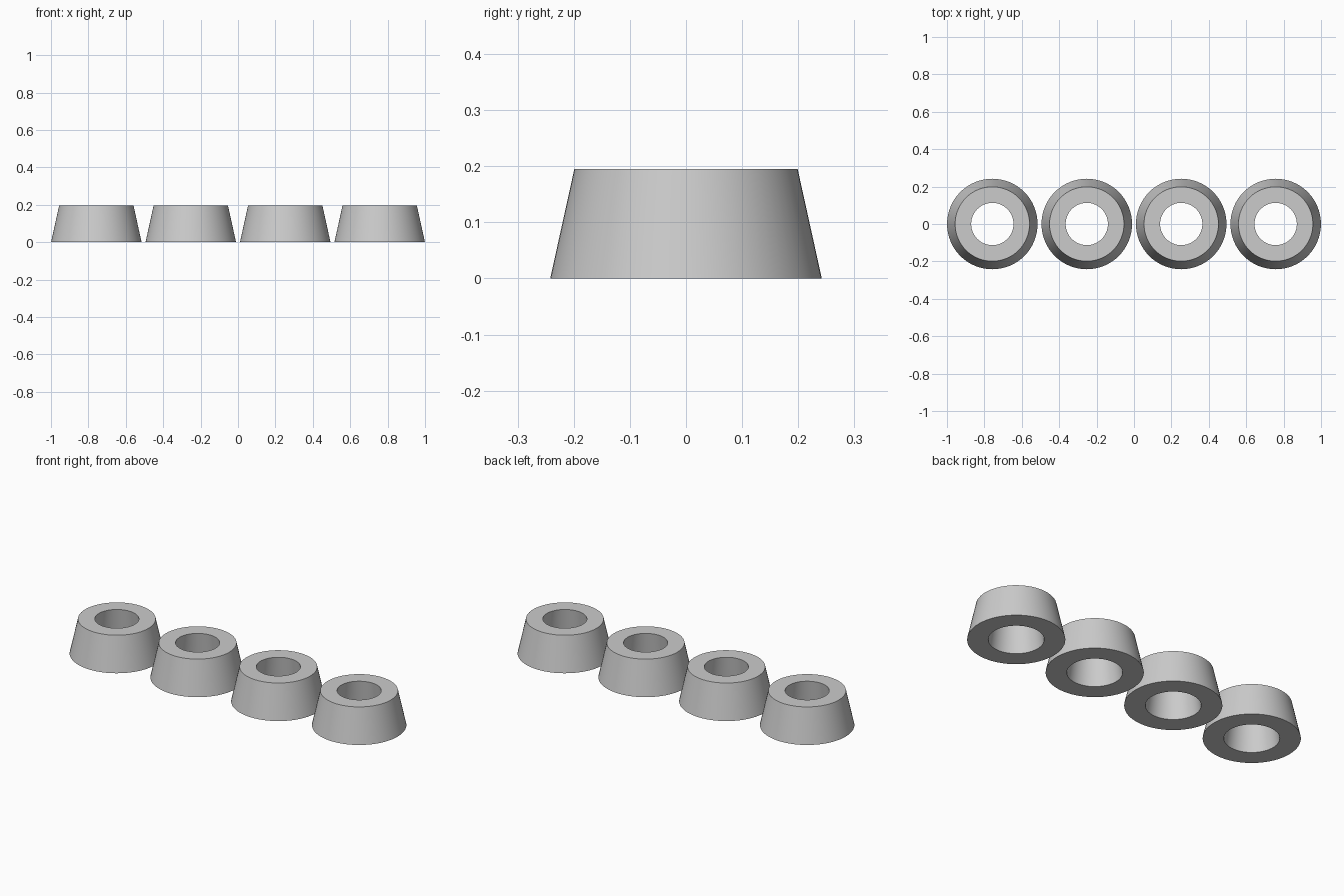
import bpy
import bmesh
import math

cube = bpy.data.objects.get("Cube")
if cube:
    bpy.data.objects.remove(cube, do_unlink=True)

SEGMENTS = 64
HEIGHT = 0.195
SPACING = 0.505
# Closed cross-section of the tapered ring: (radius, height)
PROFILE = [(0.242, 0), (0.199, HEIGHT), (0.113, HEIGHT), (0.138, 0)]

grey = bpy.data.materials.new("plain_grey")
grey.use_nodes = True
colour = (0.6, 0.6, 0.6, 1)
grey.diffuse_color = colour
grey.node_tree.nodes["Principled BSDF"].inputs["Base Color"].default_value = colour


def tapered_ring_mesh():
    """Revolve the cross-section around z."""
    bm = bmesh.new()
    verts = [bm.verts.new((r, 0, z)) for r, z in PROFILE]
    edges = [bm.edges.new((verts[i - 1], verts[i])) for i in range(len(verts))]
    bmesh.ops.spin(bm, geom=verts + edges, cent=(0, 0, 0), axis=(0, 0, 1),
                   angle=math.tau, steps=SEGMENTS, use_merge=True)
    bmesh.ops.remove_doubles(bm, verts=bm.verts, dist=0.0001)
    bmesh.ops.recalc_face_normals(bm, faces=bm.faces)
    mesh = bpy.data.meshes.new("tapered_ring")
    bm.to_mesh(mesh)
    bm.free()
    mesh.materials.append(grey)
    return mesh


# Four identical feet in a row
ring = tapered_ring_mesh()
bpy.ops.object.select_all(action="DESELECT")
for i in range(4):
    foot = bpy.data.objects.new(f"tapered_foot_{i + 1}", ring)
    foot.location.x = (i - 1.5) * SPACING
    bpy.context.collection.objects.link(foot)

# Smooth walls, sharp rims
bpy.context.view_layer.objects.active = foot
foot.select_set(True)
bpy.ops.object.shade_smooth_by_angle(angle=math.radians(30))
